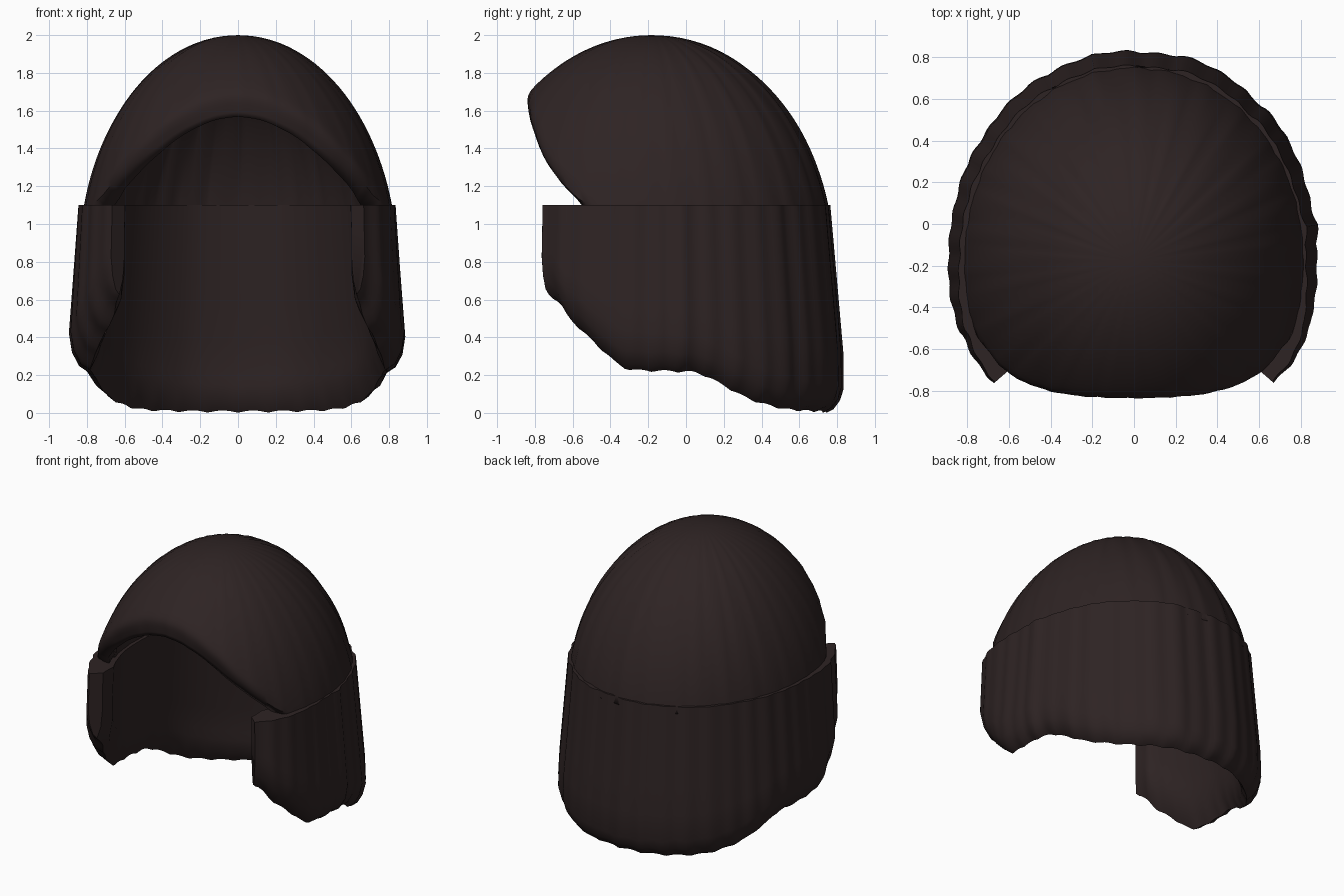
import bpy, bmesh, math, random

random.seed(4)
cube = bpy.data.objects.get("Cube")
if cube:
    bpy.data.objects.remove(cube, do_unlink=True)

AXIS_Y = -0.18  # vertical axis that both parts are swept around

hair = bpy.data.materials.new("dark_brown_hair")
hair.use_nodes = True
COLOUR = (0.027, 0.017, 0.017, 1)
hair.diffuse_color = COLOUR
bsdf = hair.node_tree.nodes["Principled BSDF"]
bsdf.inputs["Base Color"].default_value = COLOUR
bsdf.inputs["Roughness"].default_value = 0.9


def lerp(table, x):
    """Piecewise linear lookup in (x, value) pairs."""
    if x <= table[0][0]:
        return table[0][1]
    for (a, va), (b, vb) in zip(table, table[1:]):
        if x <= b:
            return va + (vb - va) * (x - a) / (b - a)
    return table[-1][1]


def soft(table, x, width):
    """Lookup averaged over a small window, to round off the corners."""
    return sum(lerp(table, x + width * k / 2) for k in range(-2, 3)) / 5


def polar(angle, r, z):
    """Point at an angle measured from the front."""
    return (r * math.sin(angle), AXIS_Y - r * math.cos(angle), z)


def finish(name, bm, sharp):
    bmesh.ops.recalc_face_normals(bm, faces=bm.faces)
    mesh = bpy.data.meshes.new(name)
    bm.to_mesh(mesh)
    bm.free()
    mesh.materials.append(hair)
    obj = bpy.data.objects.new(name, mesh)
    bpy.context.collection.objects.link(obj)
    bpy.ops.object.select_all(action="DESELECT")
    obj.select_set(True)
    bpy.context.view_layer.objects.active = obj
    bpy.ops.object.shade_smooth_by_angle(angle=math.radians(sharp))
    return obj


# Crown: a dome with an arched front opening
RIM = [(0, 1.57), (12, 1.55), (26, 1.47), (37, 1.36), (59, 1.12), (64, 1.05)]
FRONT = [(1.02, -0.5), (1.12, -0.56), (1.2, -0.65), (1.35, -0.755),
         (1.55, -0.825), (1.7, -0.845)]


def crown_radius(angle, z):
    c = math.cos(angle)
    wide = 0.84 + (0.14 if c > 0 else 0.12) * c * c
    r = wide * math.sqrt(max(0, 1 - ((z - 0.8) / 1.2) ** 2))
    if c > 0.1 and r > 0.1:
        limit = (AXIS_Y - soft(FRONT, z, 0.05)) / c
        r = (r ** -45 + limit ** -45) ** (-1 / 45)
    fade = min(1, r / 0.3) * (0.4 + 0.6 * max(0, -c))
    return r + fade * (0.004 * math.sin(31 * angle + 4 * z) + 0.003 * math.sin(53 * angle))


bm = bmesh.new()
COLS, ROWS = 144, 28
top = bm.verts.new((0, AXIS_Y, 2))
rings = []
for row in range(1, ROWS + 1):
    ring = []
    for col in range(COLS):
        angle = 2 * math.pi * col / COLS
        off = abs((math.degrees(angle) + 180) % 360 - 180)
        rim = soft(RIM, off, 4)
        z = 2 - (2 - rim) * (row / ROWS) ** 1.6
        ring.append(bm.verts.new(polar(angle, crown_radius(angle, z), z)))
    rings.append(ring)
for col in range(COLS):
    nxt = (col + 1) % COLS
    bm.faces.new((top, rings[0][col], rings[0][nxt]))
    for a, b in zip(rings, rings[1:]):
        bm.faces.new((a[col], b[col], b[nxt], a[nxt]))
crown = finish("crown_hair", bm, 50)
shell = crown.modifiers.new("thickness", "SOLIDIFY")
shell.thickness = 0.1
shell.offset = -1

# Lower hair: a thick band around the sides and back, open at the front
START = 49
RADIUS = [(START, 0.9), (52, 0.915), (60, 0.918), (75, 0.905), (90, 0.893),
          (110, 0.905), (130, 0.945), (145, 0.975), (163, 1.01), (180, 1.01)]
THICK = [(START, 0.09), (56, 0.17), (66, 0.17), (90, 0.145), (180, 0.125)]
LEAN = [(START, 0.025), (90, 0.07)]
HEM = [(-0.77, 0.66), (-0.7, 0.5), (-0.35, 0.22), (0.1, 0.21), (0.4, 0.06),
       (0.6, 0.01), (0.83, 0.0)]
# Rounded hem as (share of thickness, height above hem)
CURL = [(0, 0.2), (0.15, 0.1), (0.4, 0.03), (0.7, 0), (0.95, 0.08), (1.05, 0.22)]

bm = bmesh.new()
STEPS = 180
TOP = 1.1
sections = []
clump, target, left_in_clump = 0, 0, 0
for i in range(STEPS + 1):
    deg = START + (360 - 2 * START) * i / STEPS
    off = min(deg, 360 - deg)
    angle = math.radians(deg)
    if left_in_clump == 0:
        target, left_in_clump = random.uniform(-0.006, 0.008), random.randint(4, 12)
    left_in_clump -= 1
    clump += 0.6 * (target - clump)
    r, thick = soft(RADIUS, off, 3), lerp(THICK, off)
    hem = soft(HEM, AXIS_Y - r * math.cos(angle), 0.06) + 0.012 * abs(math.sin(18 * angle))
    curl = lerp([(90, 1), (180, 0.6)], off)
    wave = 0.004 * math.sin(40 * angle) + clump
    low, inner_low = hem + 0.2 * curl, hem + 0.3 * curl
    profile = [(0, TOP + (low - TOP) * k / 5) for k in range(5)]
    profile += [(share, hem + h * curl) for share, h in CURL]
    profile += [(1, inner_low + (TOP - inner_low) * k / 5) for k in range(6)]
    section = []
    for share, z in profile:
        lean = 1 - lerp(LEAN, off) * max(0, z - 0.3) / 0.8
        rr = r * lean + wave * max(0, 1 - share) - thick * share
        section.append(bm.verts.new(polar(angle, rr, z)))
    sections.append(section)
for a, b in zip(sections, sections[1:]):
    for k in range(len(a)):
        n = (k + 1) % len(a)
        bm.faces.new((a[k], a[n], b[n], b[k]))
bm.faces.new(sections[0])
bm.faces.new(list(reversed(sections[-1])))
finish("side_and_back_hair", bm, 50)
